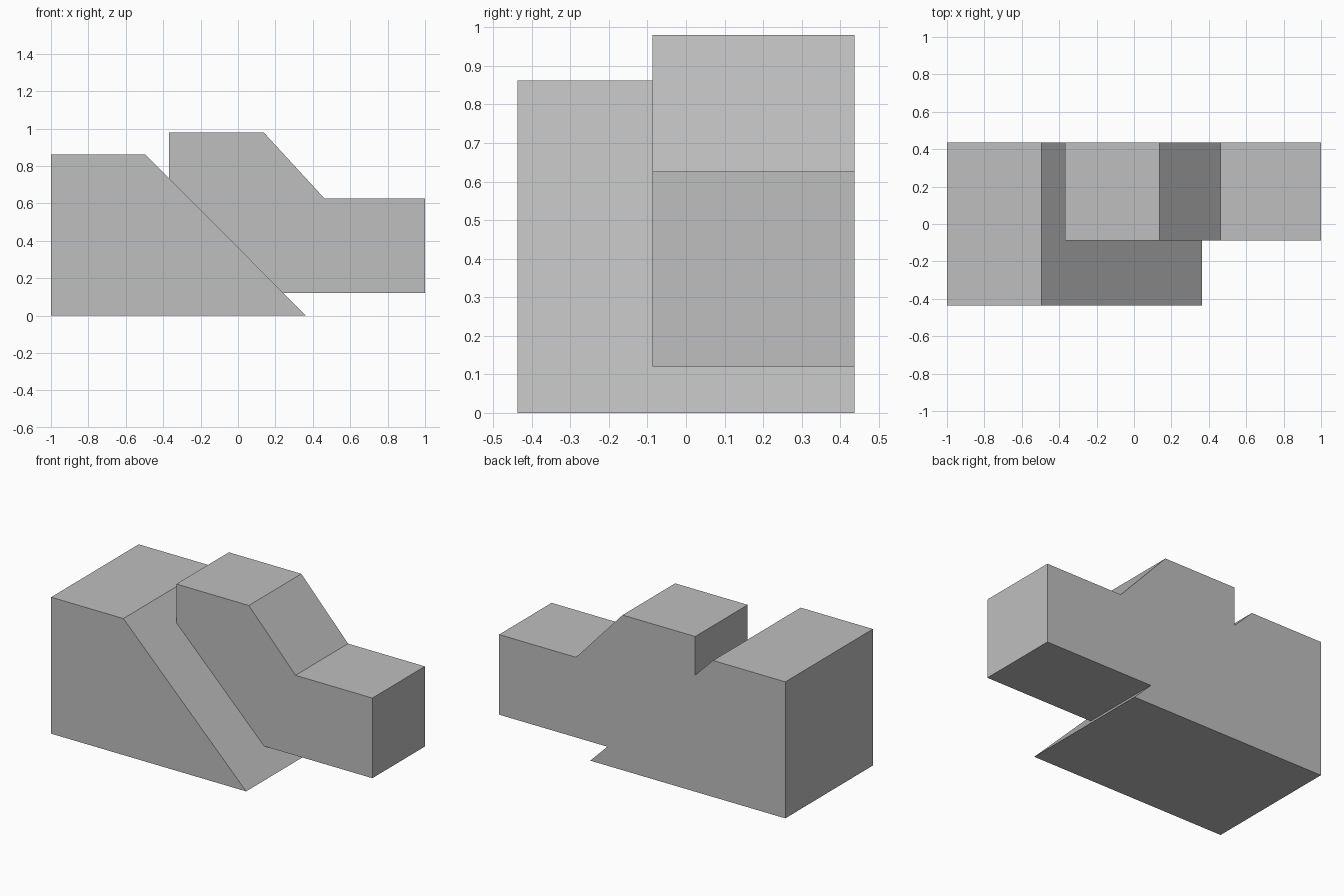
import bpy, bmesh

cube = bpy.data.objects.get("Cube")
if cube:
    bpy.data.objects.remove(cube, do_unlink=True)

grey = bpy.data.materials.new("plain_grey")
grey.use_nodes = True
colour = (0.52, 0.52, 0.52, 1)
grey.diffuse_color = colour
grey.node_tree.nodes["Principled BSDF"].inputs["Base Color"].default_value = colour


def extrude_profile(name, profile, y_front, y_back):
    """Extrude an (x, z) outline along y into a solid block."""
    bm = bmesh.new()
    face = bm.faces.new([bm.verts.new((x, y_front, z)) for x, z in profile])
    extruded = bmesh.ops.extrude_face_region(bm, geom=[face])
    verts = [v for v in extruded["geom"] if isinstance(v, bmesh.types.BMVert)]
    bmesh.ops.translate(bm, verts=verts, vec=(0, y_back - y_front, 0))
    bmesh.ops.recalc_face_normals(bm, faces=bm.faces)
    mesh = bpy.data.meshes.new(name)
    bm.to_mesh(mesh)
    bm.free()
    mesh.materials.append(grey)
    obj = bpy.data.objects.new(name, mesh)
    bpy.context.collection.objects.link(obj)
    return obj


# Lower block with a sloping face
extrude_profile("sloped_base_block",
                [(-1, 0), (0.363, 0), (-0.495, 0.862), (-1, 0.862)],
                -0.437, 0.437)

# Upper block resting on the slope, flush with the back
extrude_profile("sliding_upper_block",
                [(-0.37, 0.736), (0.243, 0.12), (1, 0.12), (1, 0.626),
                 (0.463, 0.626), (0.137, 0.98), (-0.37, 0.98)],
                -0.087, 0.437)
